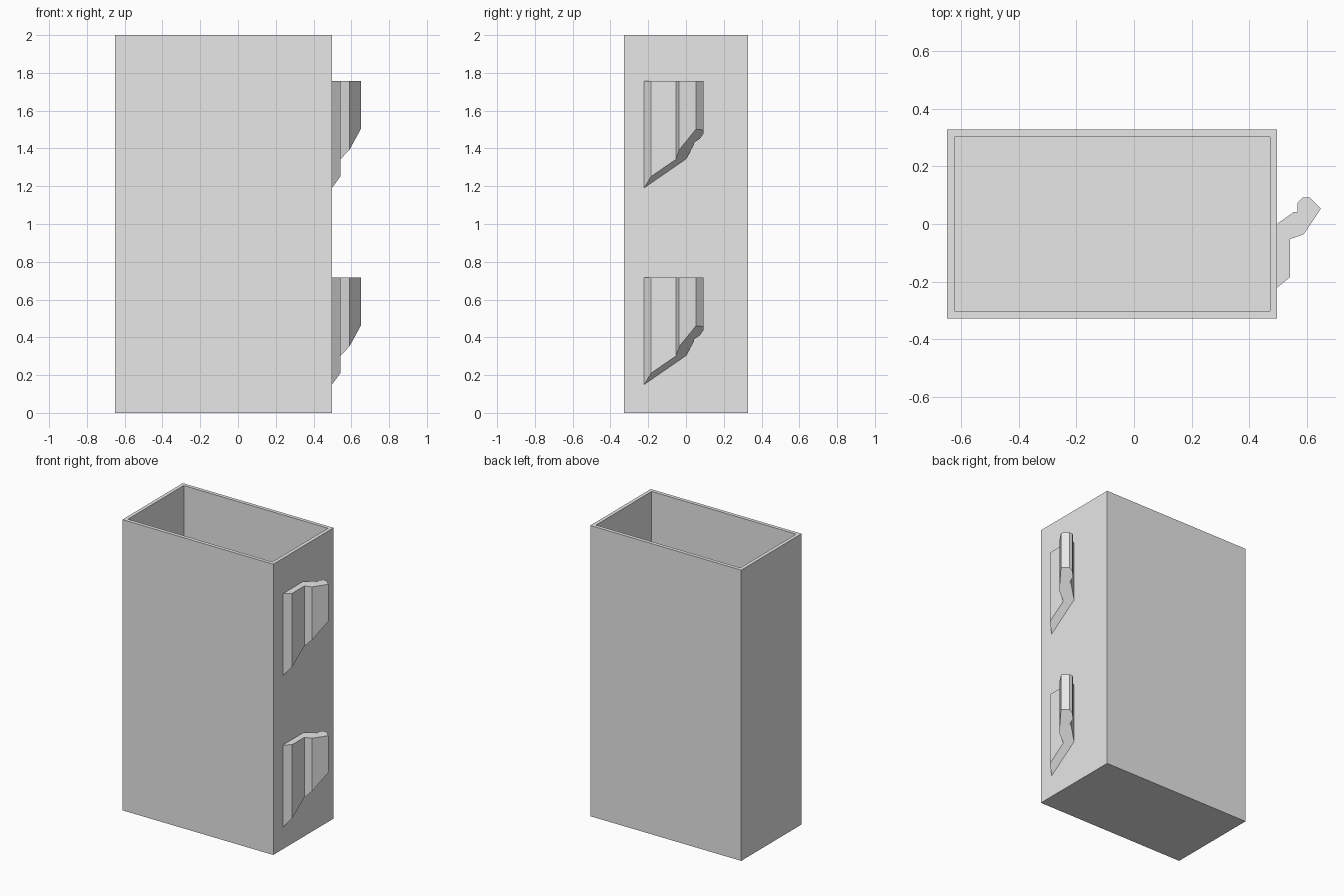
import bpy
import bmesh

default = bpy.data.objects.get("Cube")
if default:
    bpy.data.objects.remove(default, do_unlink=True)

grey = bpy.data.materials.new("light_grey")
grey.use_nodes = True
colour = (0.8, 0.8, 0.8, 1)
grey.diffuse_color = colour
grey.node_tree.nodes["Principled BSDF"].inputs["Base Color"].default_value = colour


def make_object(name, bm):
    bmesh.ops.recalc_face_normals(bm, faces=bm.faces)
    mesh = bpy.data.meshes.new(name)
    bm.to_mesh(mesh)
    bm.free()
    mesh.materials.append(grey)
    obj = bpy.data.objects.new(name, mesh)
    bpy.context.collection.objects.link(obj)
    return obj


# Open-topped bin: inset the lid of a box, then push it down to the floor
LEFT, RIGHT, HALF_DEPTH, HEIGHT, WALL = -0.65, 0.498, 0.328, 2.0, 0.025
bm = bmesh.new()
bmesh.ops.create_cube(bm, size=1)
for v in bm.verts:
    v.co.x = LEFT if v.co.x < 0 else RIGHT
    v.co.y = HALF_DEPTH if v.co.y > 0 else -HALF_DEPTH
    v.co.z = HEIGHT if v.co.z > 0 else 0
bm.normal_update()
lid = max(bm.faces, key=lambda f: f.calc_center_median().z)
bmesh.ops.inset_region(bm, faces=[lid], thickness=WALL, use_even_offset=True)
rim = list(lid.verts)
well = bmesh.ops.extrude_face_region(bm, geom=[lid])
for item in well["geom"]:
    if isinstance(item, bmesh.types.BMVert):
        item.co.z = WALL
if lid.is_valid:
    bmesh.ops.delete(bm, geom=[lid], context="FACES_ONLY")
make_object("bin_body", bm)

# Side hooks: plan outline with a flat top and a slanted planar underside
HOOK = [(0.497, -0.222), (0.542, -0.185), (0.542, -0.053), (0.59, -0.036),
        (0.65, 0.053), (0.611, 0.092), (0.587, 0.092), (0.569, 0.074),
        (0.569, 0.042), (0.556, 0.042), (0.497, 0.0)]


def side_hook(name, top):
    def underside(x, y):
        return top - 0.567 + 0.8 * (x - HOOK[0][0]) + 0.69 * (y - HOOK[0][1])

    bm = bmesh.new()
    upper = [bm.verts.new((x, y, top)) for x, y in HOOK]
    lower = [bm.verts.new((x, y, underside(x, y))) for x, y in HOOK]
    bm.faces.new(upper)
    bm.faces.new(lower[::-1])
    for i in range(len(HOOK)):
        j = (i + 1) % len(HOOK)
        bm.faces.new((upper[i], lower[i], lower[j], upper[j]))
    return make_object(name, bm)


side_hook("upper_hook", 1.757)
side_hook("lower_hook", 0.716)
